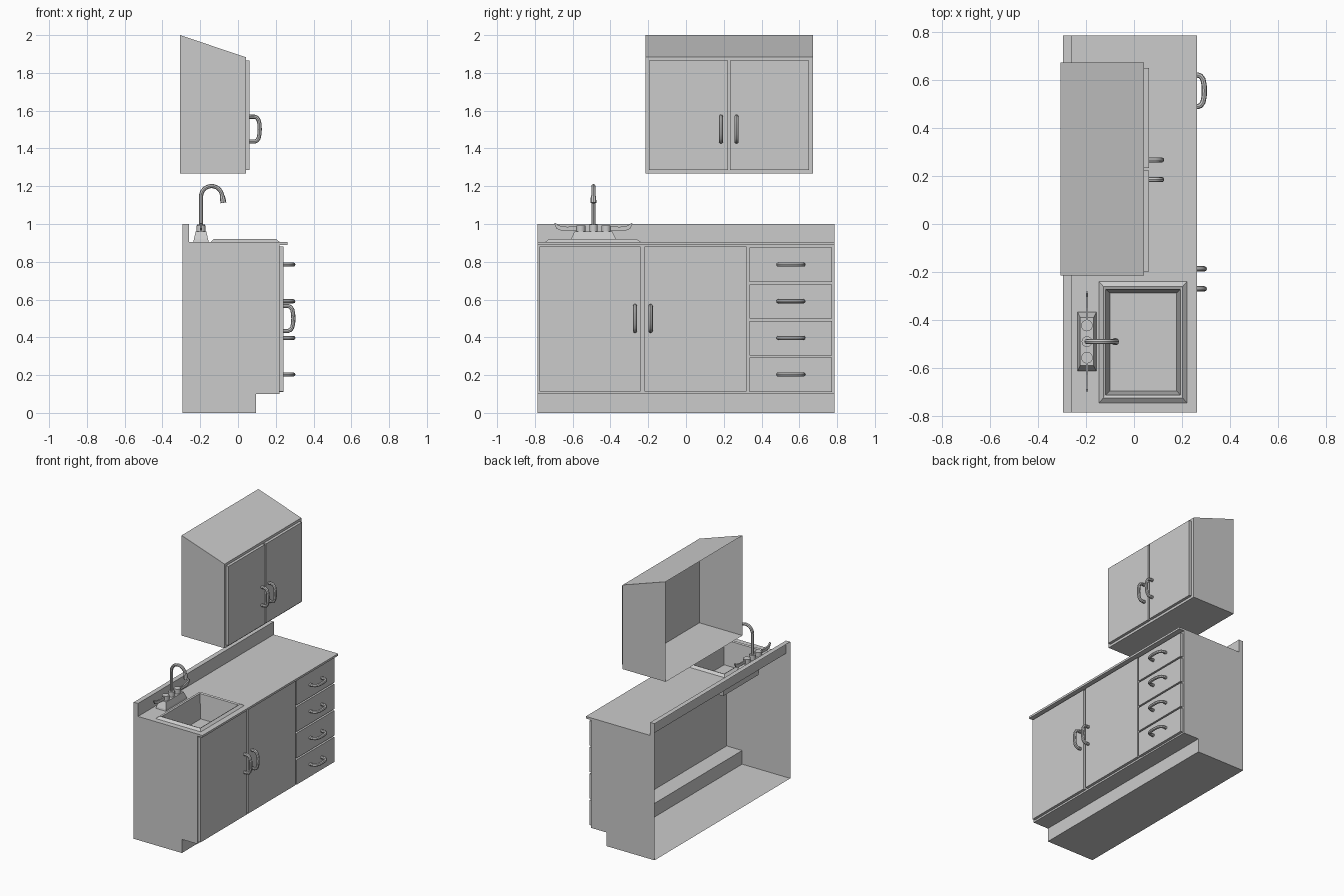
import bpy, bmesh, math
from mathutils import Vector

if "Cube" in bpy.data.objects:
    bpy.data.objects.remove(bpy.data.objects["Cube"])


def finish(name, verts, faces, recalc=False):
    me = bpy.data.meshes.new(name)
    me.from_pydata(verts, [], faces)
    if recalc:
        bm = bmesh.new()
        bm.from_mesh(me)
        bmesh.ops.recalc_face_normals(bm, faces=bm.faces)
        bm.to_mesh(me)
        bm.free()
    ob = bpy.data.objects.new(name, me)
    bpy.context.collection.objects.link(ob)
    return ob


def prism(name, profile, a, b, axis='y', skip=()):
    """Extrude a profile along an axis; edges listed in skip stay open."""
    put = (lambda p, d: (p[0], d, p[1])) if axis == 'y' else (lambda p, d: (d, p[0], p[1]))
    n = len(profile)
    verts = [put(p, a) for p in profile] + [put(p, b) for p in profile]
    faces = [list(range(n)), list(range(2 * n - 1, n - 1, -1))]
    for i in range(n):
        if i not in skip:
            j = (i + 1) % n
            faces.append([i, i + n, j + n, j])
    return finish(name, verts, faces, recalc=not skip)


def rings(name, loops, fill=True):
    """Bridge rectangles given as (x0, x1, y0, y1, z), optionally closing the last."""
    verts, faces = [], []
    for x0, x1, y0, y1, z in loops:
        verts += [(x0, y0, z), (x1, y0, z), (x1, y1, z), (x0, y1, z)]
    for k in range(0, len(verts) - 4, 4):
        for i in range(4):
            j = (i + 1) % 4
            faces.append([k + i, k + j, k + 4 + j, k + 4 + i])
    if fill:
        k = len(verts) - 4
        faces.append([k, k + 1, k + 2, k + 3])
    return finish(name, verts, faces)


def smooth(ob):
    bpy.ops.object.select_all(action='DESELECT')
    ob.select_set(True)
    bpy.context.view_layer.objects.active = ob
    if ob.type == 'CURVE':
        bpy.ops.object.convert(target='MESH')
    bpy.ops.object.shade_smooth_by_angle(angle=math.radians(40))


def tube(name, points, radius, scales=None):
    cu = bpy.data.curves.new(name, 'CURVE')
    cu.dimensions = '3D'
    cu.bevel_depth = radius
    cu.bevel_resolution = 2
    cu.use_fill_caps = True
    sp = cu.splines.new('POLY')
    sp.points.add(len(points) - 1)
    for i, p in enumerate(points):
        sp.points[i].co = (*p, 1)
        sp.points[i].radius = scales[i] if scales else 1
    ob = bpy.data.objects.new(name, cu)
    bpy.context.collection.objects.link(ob)
    smooth(ob)


def panel(name, x0, x1, y0, y1, z0, z1):
    prism(name, [(x0, z0), (x1, z0), (x1, z1), (x0, z1)], y0, y1)


def handle(name, x, y, z, along):
    half = [(-.005, .066), (.025, .066), (.038, .061), (.047, .048), (.052, .025)]
    bow = half + [(.053, 0)] + [(o, -s) for o, s in reversed(half)]
    tube(name, [Vector((x + o, y, z)) + Vector(along) * s for o, s in bow], .011)


def cylinder(name, x, y, z0, z1, r):
    bpy.ops.mesh.primitive_cylinder_add(vertices=20, radius=r, depth=z1 - z0,
                                        location=(x, y, (z0 + z1) / 2))
    ob = bpy.context.object
    ob.name = name
    smooth(ob)


UP, SIDE = (0, 0, 1), (0, 1, 0)

# Base cabinet shell with toe kick, counter lip and backsplash; back left open
prism('base_cabinet', [(-.295, 0), (.095, 0), (.095, .1), (.22, .1), (.22, .89), (.262, .89),
                       (.262, .905), (-.26, .905), (-.26, 1.0), (-.295, 1.0)],
      -.785, .785, skip=(6, 9))

# Countertop with sink opening
rim = (-.145, .22, -.745, -.24, .905)
rings('countertop', [(-.26, .262, -.785, .785, .905), rim], fill=False)

# Sink: raised rim and basin
rings('sink', [rim, (-.128, .203, -.725, -.26, .92), (-.118, .193, -.713, -.272, .915),
               (-.1, .178, -.695, -.288, .74)])

# Base doors and handles
for i, (y0, y1, hy) in enumerate([(-.775, -.24, -.27), (-.22, .32, -.187)]):
    panel(f'base_door_{i + 1}', .22, .24, y0, y1, .113, .88)
    handle(f'base_door_handle_{i + 1}', .24, hy, .5, UP)

# Drawers and handles
for i in range(4):
    z = .203 + .194 * i
    panel(f'drawer_{i + 1}', .22, .24, .335, .772, z - .092, z + .09)
    handle(f'drawer_handle_{i + 1}', .24, .555, z, SIDE)

# Wall cabinet with sloped top; back left open
prism('wall_cabinet', [(-.307, 1.267), (.042, 1.267), (.042, 1.883), (-.307, 2.0)],
      -.215, .673, skip=(3,))

# Wall cabinet doors and handles
for i, (y0, y1, hy) in enumerate([(-.197, .222, .185), (.234, .65, .267)]):
    panel(f'wall_door_{i + 1}', .042, .062, y0, y1, 1.285, 1.865)
    handle(f'wall_door_handle_{i + 1}', .062, hy, 1.502, UP)

# Faucet base
FX, FY = -.196, -.49
rings('faucet_base', [(FX - .04, FX + .04, FY - .123, FY + .123, .905),
                      (FX - .038, FX + .038, FY - .12, FY + .12, .918),
                      (FX - .028, FX + .028, FY - .1, FY + .1, .96)])

# Faucet taps, levers and spout collar
cylinder('spout_collar', FX, FY, .955, .997, .022)
for name, s in (('left', -1), ('right', 1)):
    cylinder(f'{name}_tap', FX, FY + s * .067, .955, .993, .024)
    lever = [(.08, .965), (.17, .965), (.195, .975), (.208, 1.003), (.2, 1.006),
             (.185, .992), (.14, .985), (.08, .988)]
    prism(f'{name}_tap_lever', [(FY + s * d, z) for d, z in lever],
          FX - .005, FX + .005, axis='x')

# Gooseneck spout with flared nozzle
arc = [math.radians(180 - 17 * k) for k in range(11)]
path = [(FX, FY, .96)] + [(FX + .056 + .056 * math.cos(a), FY, 1.145 + .056 * math.sin(a))
                          for a in arc]
path += [(-.082, FY, 1.14), (-.077, FY, 1.112)]
tube('spout', path, .011, [1] * 12 + [1.3, 1.4])
